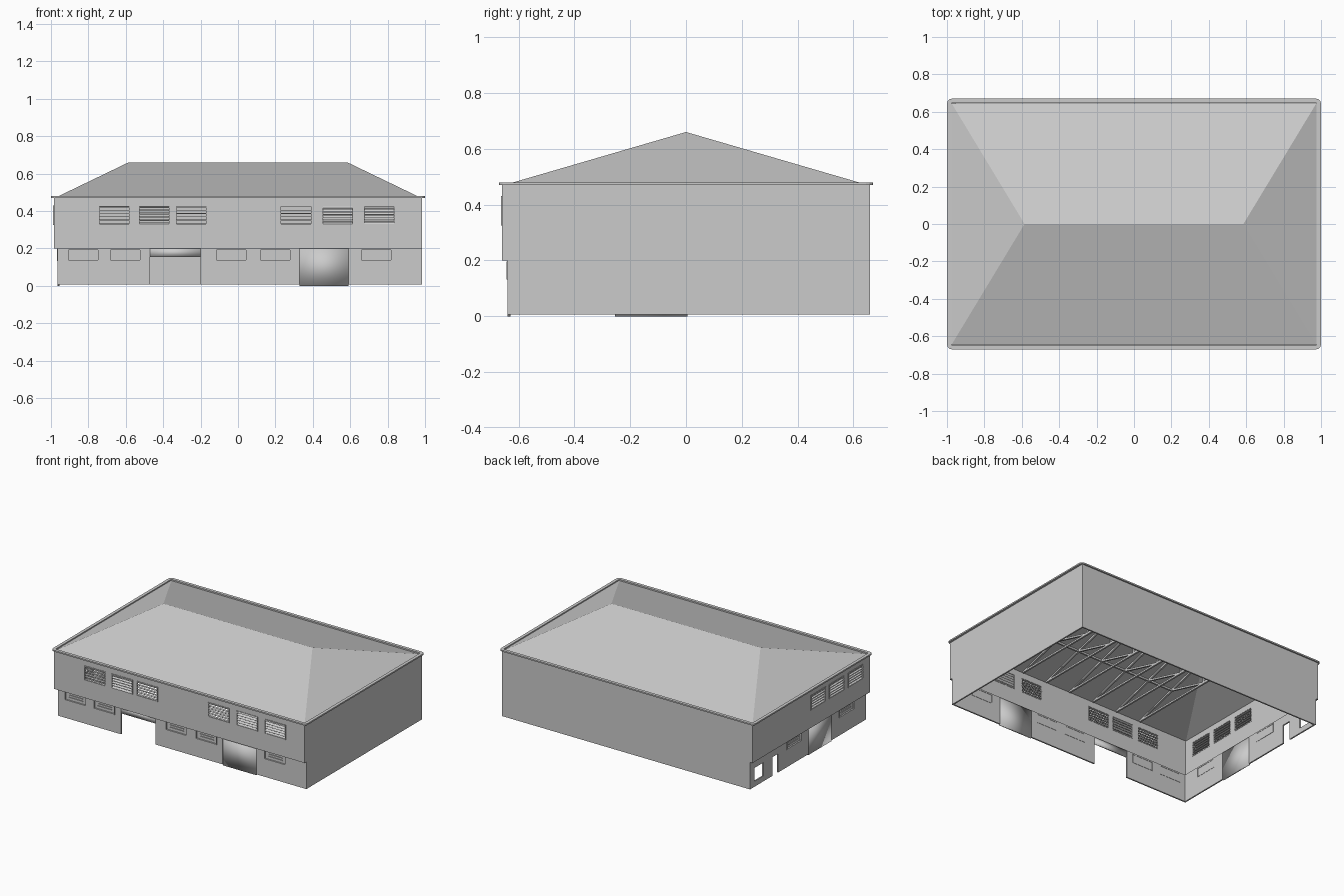
import bpy, bmesh, math, random
from mathutils import Matrix, Vector

random.seed(4)
cube = bpy.data.objects.get("Cube")
if cube:
    bpy.data.objects.remove(cube, do_unlink=True)

grey = bpy.data.materials.new("light grey")
grey.use_nodes = True
grey.diffuse_color = (0.6, 0.6, 0.6, 1)
grey.node_tree.nodes["Principled BSDF"].inputs["Base Color"].default_value = (0.6, 0.6, 0.6, 1)

GROUND, STEP, EAVE, RIDGE = 0.007, 0.2, 0.472, 0.66


def finish(bm, name, matrix=Matrix(), thickness=0, smooth=False):
    mesh = bpy.data.meshes.new(name)
    bm.to_mesh(mesh)
    bm.free()
    mesh.materials.append(grey)
    for p in mesh.polygons:
        p.use_smooth = smooth
    obj = bpy.data.objects.new(name, mesh)
    bpy.context.collection.objects.link(obj)
    obj.matrix_world = matrix
    if thickness:
        mod = obj.modifiers.new("thickness", 'SOLIDIFY')
        mod.thickness, mod.offset = thickness, -1
    return obj


def box(bm, x, y, z, tilt=0):
    """Box from three (low, high) ranges, tilted about its own x axis."""
    mid = Vector((sum(r) / 2 for r in (x, y, z)))
    size = [r[1] - r[0] for r in (x, y, z)]
    m = Matrix.Translation(mid) @ Matrix.Rotation(tilt, 4, 'X') @ Matrix.Diagonal((*size, 1))
    bmesh.ops.create_cube(bm, size=1, matrix=m)


def beam(bm, a, b, w=0.012):
    a, b = Vector(a), Vector(b)
    m = Matrix.Translation((a + b) / 2) @ (b - a).to_track_quat('Z', 'Y').to_matrix().to_4x4()
    bmesh.ops.create_cube(bm, size=1, matrix=m @ Matrix.Diagonal((w, w, (b - a).length, 1)))


def wall(name, matrix, u, z, holes=()):
    """Panel in the local xz plane, gridded around rectangular openings."""
    us = sorted({*u, *(h[i] for h in holes for i in (0, 1))})
    zs = sorted({*z, *(h[i] for h in holes for i in (2, 3))})
    bm = bmesh.new()
    for u0, u1 in zip(us, us[1:]):
        for z0, z1 in zip(zs, zs[1:]):
            cu, cz = (u0 + u1) / 2, (z0 + z1) / 2
            if not any(h[0] < cu < h[1] and h[2] < cz < h[3] for h in holes):
                bm.faces.new([bm.verts.new((p, 0, q)) for p, q in
                              ((u0, z0), (u1, z0), (u1, z1), (u0, z1))])
    bmesh.ops.remove_doubles(bm, verts=bm.verts, dist=1e-5)
    bmesh.ops.dissolve_limit(bm, angle_limit=0.01, verts=bm.verts, edges=bm.edges)
    finish(bm, name, matrix, 0.01)


def frame(bm, u0, u1, z0, z1, w=0.005):
    for z in (z0, z1 - w):
        box(bm, (u0, u1), (-0.003, 0.012), (z, z + w))
    for u in (u0, u1 - w):
        box(bm, (u, u + w), (-0.003, 0.012), (z0, z1))


def louvre_window(name, matrix, h):
    """Open frame filled with loosely tilted slats."""
    bm = bmesh.new()
    frame(bm, *h)
    count, lean = 6, random.choice((0.1, 0.5, 0.9))
    pitch = (h[3] - h[2]) / count
    for i in range(count):
        z = h[2] + pitch * (i + 0.5)
        box(bm, h[:2], (-0.003, 0.013), (z - 0.001, z + 0.001), lean + random.uniform(-0.1, 0.1))
    finish(bm, name, matrix)


def panel_window(name, matrix, h):
    """Recessed pane with a frame and short glazing bars."""
    bm = bmesh.new()
    u0, u1, z0, z1 = h
    frame(bm, *h)
    box(bm, (u0, u1), (0.007, 0.01), (z0, z1))
    for f in (0.35, 0.6):
        z = z0 + f * (z1 - z0)
        box(bm, (u0 + 0.03, u1 - 0.03), (0.002, 0.008), (z, z + 0.004))
    finish(bm, name, matrix)


def door(name, matrix, u, z):
    bm = bmesh.new()
    box(bm, u, (0.001, 0.011), z)
    finish(bm, name, matrix, smooth=True)


def facing(x, y, degrees):
    return Matrix.Translation((x, y, 0)) @ Matrix.Rotation(math.radians(degrees), 4, 'Z')


def spans(starts, z0, z1, width=0.168):
    return [(s, s + width, z0, z1) for s in starts]


# Front wall and right-hand wall of openings; u runs left to right seen from outside
up_z, low_z = (0.325, 0.43), (0.132, 0.197)
front_up = spans((-0.745, -0.532, -0.335, 0.226, 0.45, 0.67), *up_z)
front_low = spans((-0.912, -0.686, -0.12, 0.115, 0.655), *low_z)
side_up = spans((-0.01, 0.2, 0.41), *up_z)
side_low = spans((-0.25, 0.34), *low_z)
front_doors = [(0.328, 0.592, GROUND, STEP), (-0.47, -0.2, GROUND, STEP)]
side_doors = [(-0.005, 0.255, GROUND, STEP), (-0.41, -0.345, GROUND, 0.14)]
side_hatch = [(-0.61, -0.51, 0.045, 0.14)]

facades = (
    ("front", facing(0, -0.66, 0), facing(0, -0.64, 0), (-0.985, 0.985), (-0.965, 0.985),
     front_up, front_low, front_doors),
    ("right", facing(-0.985, 0, -90), facing(-0.965, 0, -90), (-0.66, 0.66), (-0.66, 0.64),
     side_up, side_low, side_doors + side_hatch),
    ("back", facing(0, 0.66, 180), facing(0, 0.66, 180), (-0.985, 0.985), (-0.985, 0.965),
     [], [], []),
    ("left", facing(0.985, 0, 90), facing(0.985, 0, 90), (-0.66, 0.66), (-0.64, 0.66),
     [], [], []),
)
for side, m_up, m_low, u_up, u_low, up, low, gaps in facades:
    wall(side + "_upper_wall", m_up, u_up, (STEP, EAVE), up)
    wall(side + "_lower_wall", m_low, u_low, (GROUND, STEP), low + gaps)
    for i, h in enumerate(up):
        louvre_window(f"{side}_louvre_window_{i + 1}", m_up, h)
    for i, h in enumerate(low):
        panel_window(f"{side}_panel_window_{i + 1}", m_low, h)

# Shutters: one closed and one rolled up on the front, one closed on the side
front_m, side_m = facades[0][2], facades[1][2]
door("front_shutter", front_m, front_doors[0][:2], (0, STEP))
door("front_raised_shutter", front_m, front_doors[1][:2], (0.155, STEP))
door("side_shutter", side_m, side_doors[0][:2], (0, STEP))

# Underside of the overhanging upper floor
bm = bmesh.new()
box(bm, (-0.985, 0.985), (-0.66, -0.63), (STEP, STEP + 0.004))
box(bm, (-0.985, -0.955), (-0.63, 0.66), (STEP, STEP + 0.004))
finish(bm, "overhang_soffit")

# Hipped roof
bm = bmesh.new()
a, b, c, d = [bm.verts.new((x, y, EAVE)) for x, y in
              ((-0.975, -0.645), (0.975, -0.645), (0.975, 0.645), (-0.975, 0.645))]
e, f = [bm.verts.new((x, 0, RIDGE)) for x in (-0.585, 0.585)]
for face in ((a, b, f, e), (b, c, f), (c, d, e, f), (d, a, e)):
    bm.faces.new(face)
finish(bm, "hipped_roof", thickness=0.006)

# Eave rim with rounded corners
bm = bmesh.new()
loops = [[], []]
for k, (sx, sy) in enumerate(((1, 1), (-1, 1), (-1, -1), (1, -1))):
    for step in range(4):
        t = math.pi / 2 * (k + step / 3)
        for loop, r in zip(loops, (0.003, 0.025)):
            loop.append(bm.verts.new((sx * 0.975 + r * math.cos(t),
                                      sy * 0.645 + r * math.sin(t), 0.48)))
inner, outer = loops
for i in range(len(inner)):
    bm.faces.new((inner[i - 1], outer[i - 1], outer[i], inner[i]))
finish(bm, "eave_rim", thickness=0.01)

# Roof trusses and purlins
bm = bmesh.new()
low, top, half = EAVE - 0.006, RIDGE - 0.02, 0.64
for i in range(7):
    x = -0.585 + i * 0.195
    beam(bm, (x, -half, low), (x, half, low))
    beam(bm, (x, 0, low), (x, 0, top))
    for s in (-1, 1):
        beam(bm, (x, s * half, low), (x, 0, top))
        beam(bm, (x, 0, low), (x, s * half / 2, (low + top) / 2))
for y in (-half / 2, 0, half / 2):
    z = top - (top - low) * abs(y) / half
    beam(bm, (-0.585, y, z), (0.585, y, z))
finish(bm, "roof_trusses")
